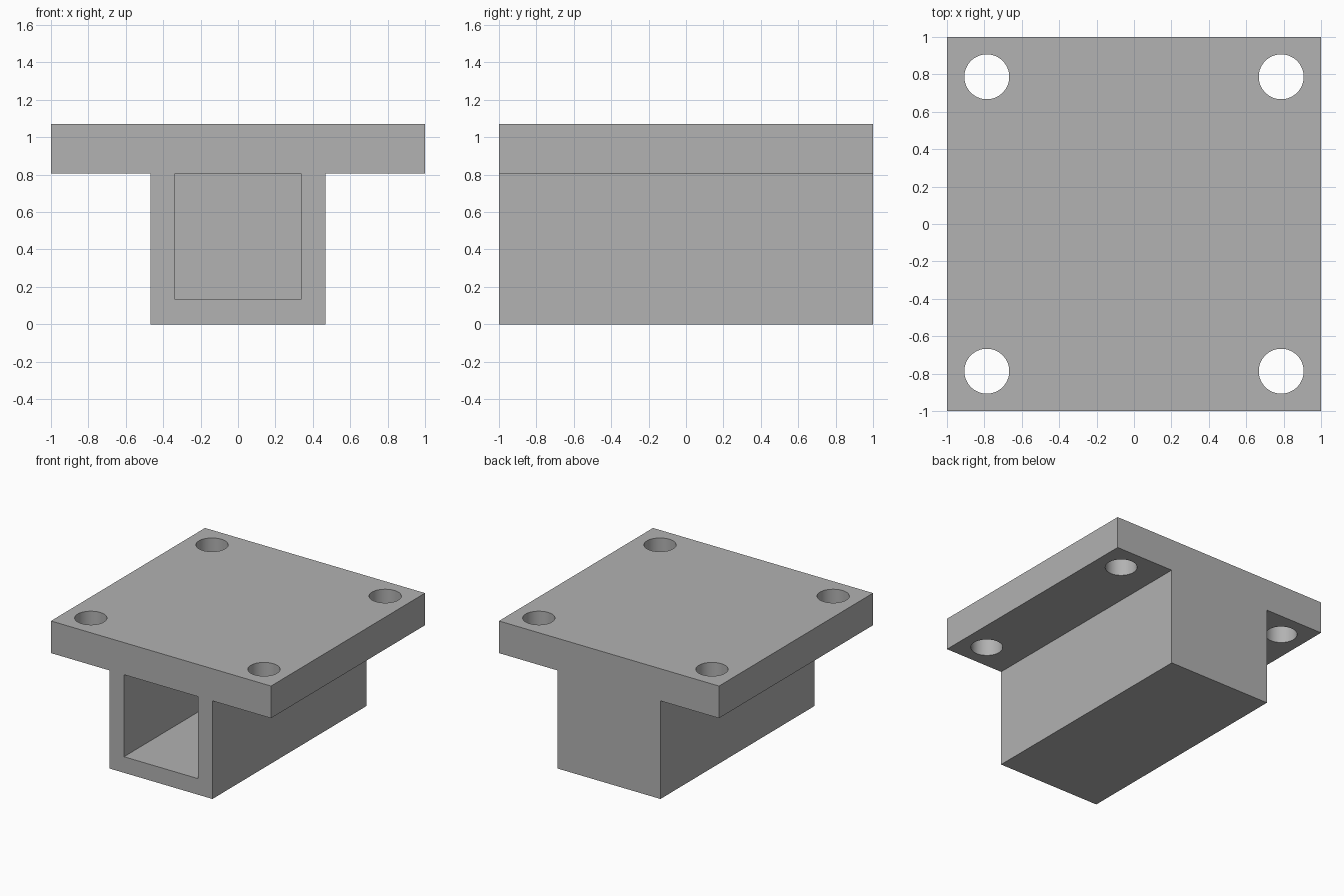
import bpy
import bmesh
import math

# Remove the default cube
cube = bpy.data.objects.get("Cube")
if cube:
    bpy.data.objects.remove(cube, do_unlink=True)

# Main dimensions
HALF = 1.0            # half side of the square plate
TOP = 1.07            # overall height
PLATE_Z = 0.806       # underside of the plate
STEM = 0.468          # half width of the stem
WALL = 0.132          # wall thickness of the stem
HOLE_R = 0.12
HOLE_POS = 0.787

# Material
grey = bpy.data.materials.new("plain_grey")
grey.use_nodes = True
colour = (0.445, 0.445, 0.445, 1.0)
grey.diffuse_color = colour
grey.node_tree.nodes["Principled BSDF"].inputs["Base Color"].default_value = colour


def make_object(name, bm):
    mesh = bpy.data.meshes.new(name)
    bmesh.ops.recalc_face_normals(bm, faces=bm.faces)
    bm.to_mesh(mesh)
    bm.free()
    mesh.materials.append(grey)
    obj = bpy.data.objects.new(name, mesh)
    bpy.context.collection.objects.link(obj)
    return obj


def extrude_profile(name, points, y0, y1):
    """Extrude an x-z outline along y."""
    bm = bmesh.new()
    face = bm.faces.new([bm.verts.new((x, y0, z)) for x, z in points])
    result = bmesh.ops.extrude_face_region(bm, geom=[face])
    verts = [v for v in result["geom"] if isinstance(v, bmesh.types.BMVert)]
    bmesh.ops.translate(bm, verts=verts, vec=(0, y1 - y0, 0))
    return make_object(name, bm)


# T-shaped bracket: plate and stem in one outline
right = [(STEM, 0), (STEM, PLATE_Z), (HALF, PLATE_Z), (HALF, TOP)]
left = [(-x, z) for x, z in reversed(right)]
bracket = extrude_profile("mounting_bracket", right + left, -HALF, HALF)

# Square socket, open at the front and closed at the back
inner = STEM - WALL
socket = extrude_profile(
    "socket_cutter",
    [(-inner, WALL), (inner, WALL), (inner, PLATE_Z), (-inner, PLATE_Z)],
    -HALF - 0.2, HALF - WALL)

# Bolt holes through the plate corners
bm = bmesh.new()
for sx in (-1, 1):
    for sy in (-1, 1):
        ring = bmesh.ops.create_cone(bm, cap_ends=True, segments=64,
                                     radius1=HOLE_R, radius2=HOLE_R, depth=0.6)
        bmesh.ops.translate(bm, verts=ring["verts"],
                            vec=(sx * HOLE_POS, sy * HOLE_POS, (PLATE_Z + TOP) / 2))
holes = make_object("bolt_hole_cutter", bm)

# Cut the socket and holes
bpy.ops.object.select_all(action="DESELECT")
bpy.context.view_layer.objects.active = bracket
bracket.select_set(True)
for cutter in (socket, holes):
    mod = bracket.modifiers.new(cutter.name, "BOOLEAN")
    mod.operation = "DIFFERENCE"
    mod.solver = "EXACT"
    mod.object = cutter
    bpy.ops.object.modifier_apply(modifier=mod.name)
    bpy.data.objects.remove(cutter, do_unlink=True)

# Smooth hole walls, crisp outer edges
bpy.ops.object.shade_smooth_by_angle(angle=math.radians(30))
